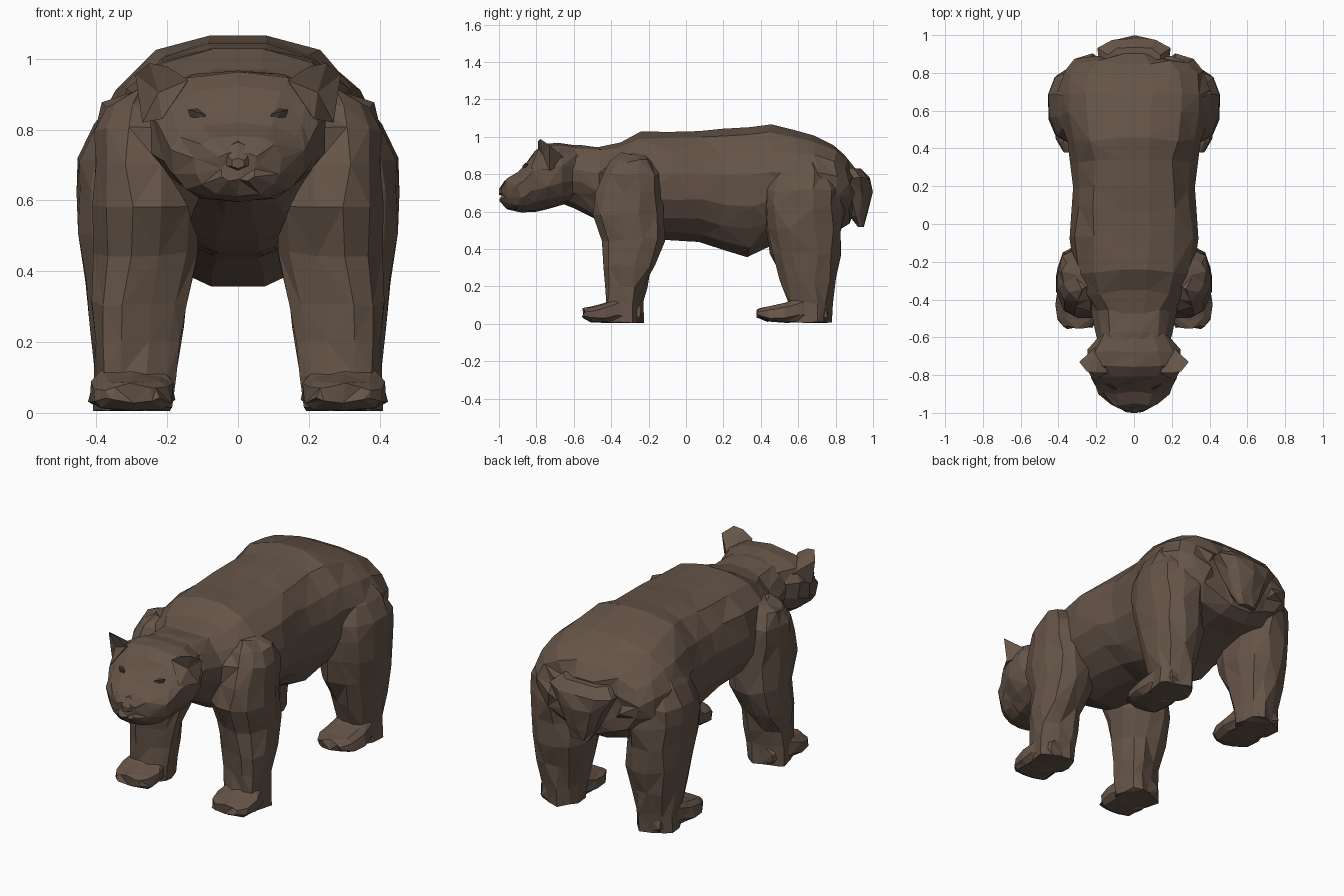
import bpy, bmesh, math
from mathutils import Vector


def material(name, rgb):
    m = bpy.data.materials.new(name)
    m.diffuse_color = (*rgb, 1)
    return m


FUR = material("brown_fur", (0.13, 0.089, 0.064))
DARK = material("dark_brown", (0.05, 0.034, 0.025))


def finish(name, bm, mirror=False, mat=FUR):
    bmesh.ops.recalc_face_normals(bm, faces=bm.faces)
    bmesh.ops.triangulate(bm, faces=bm.faces)
    me = bpy.data.meshes.new(name)
    bm.to_mesh(me)
    bm.free()
    me.materials.append(mat)
    ob = bpy.data.objects.new(name, me)
    bpy.context.collection.objects.link(ob)
    if mirror:
        ob.modifiers.new("mirror", 'MIRROR').use_mirror_merge = False
    return ob


def wobble(p, amp):
    # left/right symmetric irregularity that gives the chiselled facets
    x, y, z = abs(p.x), p.y, p.z
    s = 1 if p.x >= 0 else -1
    return Vector((p.x + s * amp * math.sin(91 * x + 57 * y + 73 * z),
                   p.y + 1.8 * amp * math.sin(47 * x + 83 * y + 61 * z + 1),
                   max(0.005, p.z + amp * math.sin(67 * x + 39 * y + 97 * z + 2))))


def loft(name, axis, rings, n=12, power=2.3, egg=0.0, amp=0.008, mirror=False, mat=FUR):
    """rings: (position, centre u, centre v, radius u, radius v); u = x, v = z or y."""
    bm = bmesh.new()
    loops = []
    for t, cu, cv, ru, rv in rings:
        loop = []
        for i in range(n):
            a = 2 * math.pi * (i + 0.5) / n
            c, s = math.cos(a), math.sin(a)
            u = cu + ru * (1 + egg * s) * math.copysign(abs(c) ** (2 / power), c)
            v = cv + rv * math.copysign(abs(s) ** (2 / power), s)
            p = Vector((u, t, v)) if axis == 'Y' else Vector((u, v, t))
            loop.append(bm.verts.new(wobble(p, amp)))
        loops.append(loop)
    for r, (a, b) in enumerate(zip(loops, loops[1:])):
        for i in range(n):
            j = (i + 1) % n
            q = (a[i], a[j], b[j], b[i])
            # diagonals alternate, and are mirrored so both flanks match
            k = (r + min(i, (n // 2 - 1 - i) % n) + (q[0].co.x + q[1].co.x < 0)) % 2
            bm.faces.new((q[k], q[k + 1], q[k + 2]))
            bm.faces.new((q[k], q[k + 2], q[(k + 3) % 4]))
    for loop in (loops[0], loops[-1]):
        bm.faces.new(loop)
    return finish(name, bm, mirror, mat)


def span(rows):
    # (y, bottom, top, half width) -> loft rings centred on x = 0
    return [(y, 0, (b + t) / 2, w, (t - b) / 2) for y, b, t, w in rows]


# torso with neck, hanging belly and rump
loft("torso", 'Y', span([
    (-0.70, 0.66, 0.95, 0.17), (-0.58, 0.62, 0.96, 0.195), (-0.46, 0.55, 0.955, 0.22),
    (-0.36, 0.48, 0.98, 0.28), (-0.25, 0.44, 1.03, 0.325), (-0.08, 0.435, 1.037, 0.345),
    (0.08, 0.425, 1.043, 0.335), (0.20, 0.38, 1.05, 0.33), (0.34, 0.358, 1.06, 0.335),
    (0.45, 0.40, 1.07, 0.36), (0.58, 0.45, 1.045, 0.39), (0.70, 0.48, 1.005, 0.395),
    (0.80, 0.50, 0.96, 0.375), (0.86, 0.54, 0.90, 0.31), (0.89, 0.62, 0.83, 0.22)]),
    n=16, power=2.15, egg=0.10)

# head: broad blunt muzzle widening to the cheeks and brow
head = loft("head", 'Y', span([
    (-0.99, 0.655, 0.74, 0.055), (-0.955, 0.615, 0.78, 0.125), (-0.895, 0.597, 0.815, 0.185),
    (-0.855, 0.592, 0.86, 0.20), (-0.815, 0.597, 0.925, 0.22), (-0.75, 0.61, 0.965, 0.25),
    (-0.67, 0.635, 0.965, 0.24), (-0.59, 0.66, 0.95, 0.18)]),
    n=14, power=2.5, egg=0.09, amp=0.005)

# nose pad, a low wedge at the tip of the muzzle
loft("nose", 'Y', span([(-1.0, 0.69, 0.72, 0.02), (-0.97, 0.68, 0.765, 0.05),
                        (-0.92, 0.69, 0.78, 0.04)]), n=6, amp=0)

# cupped ears: a rim joined to a hollow front and a back running into the cheek
bm = bmesh.new()
rim = [bm.verts.new(p) for p in (
    (0.14, -0.79, 0.94), (0.20, -0.79, 0.978), (0.25, -0.78, 0.988),
    (0.29, -0.73, 0.955), (0.27, -0.73, 0.82), (0.215, -0.83, 0.83))]
for tip in ((0.225, -0.765, 0.905), (0.18, -0.63, 0.87)):
    v = bm.verts.new(tip)
    for i in range(6):
        bm.faces.new((rim[i], rim[(i + 1) % 6], v))
finish("ears", bm, mirror=True)

# slanted eyes set on the face surface
bpy.context.view_layer.update()
hit, point, _, _ = head.ray_cast(Vector((0.115, -2, 0.84)), Vector((0, 1, 0)))
y_eye = point.y if hit else -0.86
bm = bmesh.new()
bmesh.ops.create_icosphere(bm, subdivisions=1, radius=1)
for v in bm.verts:
    v.co = Vector((0.115 + 0.03 * v.co.x, y_eye + 0.006 + 0.014 * v.co.y + 0.012 * v.co.x,
                   0.84 + 0.02 * v.co.z + 0.008 * v.co.x))
finish("eyes", bm, mirror=True, mat=DARK)

# broad stubby tail overhanging the rump
loft("tail", 'Z', [(0.52, 0, 0.935, 0.05, 0.02), (0.58, 0, 0.92, 0.09, 0.055),
                   (0.70, 0, 0.91, 0.15, 0.085), (0.78, 0, 0.90, 0.20, 0.09),
                   (0.83, 0, 0.87, 0.15, 0.07)], n=10, power=2, amp=0.004)

# legs, from sole up into the shoulder or haunch
loft("front_legs", 'Z', [
    (0.008, 0.295, -0.33, 0.11, 0.10), (0.11, 0.29, -0.33, 0.115, 0.10),
    (0.20, 0.285, -0.32, 0.122, 0.108), (0.31, 0.28, -0.305, 0.132, 0.13),
    (0.45, 0.262, -0.285, 0.148, 0.165), (0.58, 0.257, -0.30, 0.152, 0.195),
    (0.70, 0.265, -0.295, 0.147, 0.19), (0.80, 0.275, -0.29, 0.133, 0.165),
    (0.87, 0.27, -0.29, 0.11, 0.115), (0.91, 0.23, -0.28, 0.07, 0.07)], mirror=True)
loft("hind_legs", 'Z', [
    (0.008, 0.295, 0.66, 0.11, 0.11), (0.11, 0.29, 0.665, 0.113, 0.115),
    (0.24, 0.285, 0.655, 0.13, 0.145), (0.37, 0.29, 0.635, 0.15, 0.19),
    (0.50, 0.295, 0.63, 0.157, 0.212), (0.62, 0.30, 0.63, 0.157, 0.217),
    (0.72, 0.30, 0.63, 0.152, 0.20), (0.81, 0.265, 0.63, 0.145, 0.17),
    (0.90, 0.22, 0.62, 0.12, 0.12)], mirror=True)

# flat paws reaching forward of each leg, heels buried in the ankle
for name, front, back in (("front_paws", -0.55, -0.23), ("hind_paws", 0.385, 0.77)):
    d = back - front
    rows = ((0, 0.03, 0.08, 0.075), (0.15, 0.008, 0.095, 0.11), (0.38, 0.005, 0.115, 0.12),
            (0.60, 0.005, 0.15, 0.105), (0.95, 0.01, 0.10, 0.07))
    loft(name, 'Y', [(front + f * d, 0.30, (b + t) / 2, w, (t - b) / 2)
                     for f, b, t, w in rows], n=10, power=3, egg=-0.08, amp=0.005, mirror=True)
